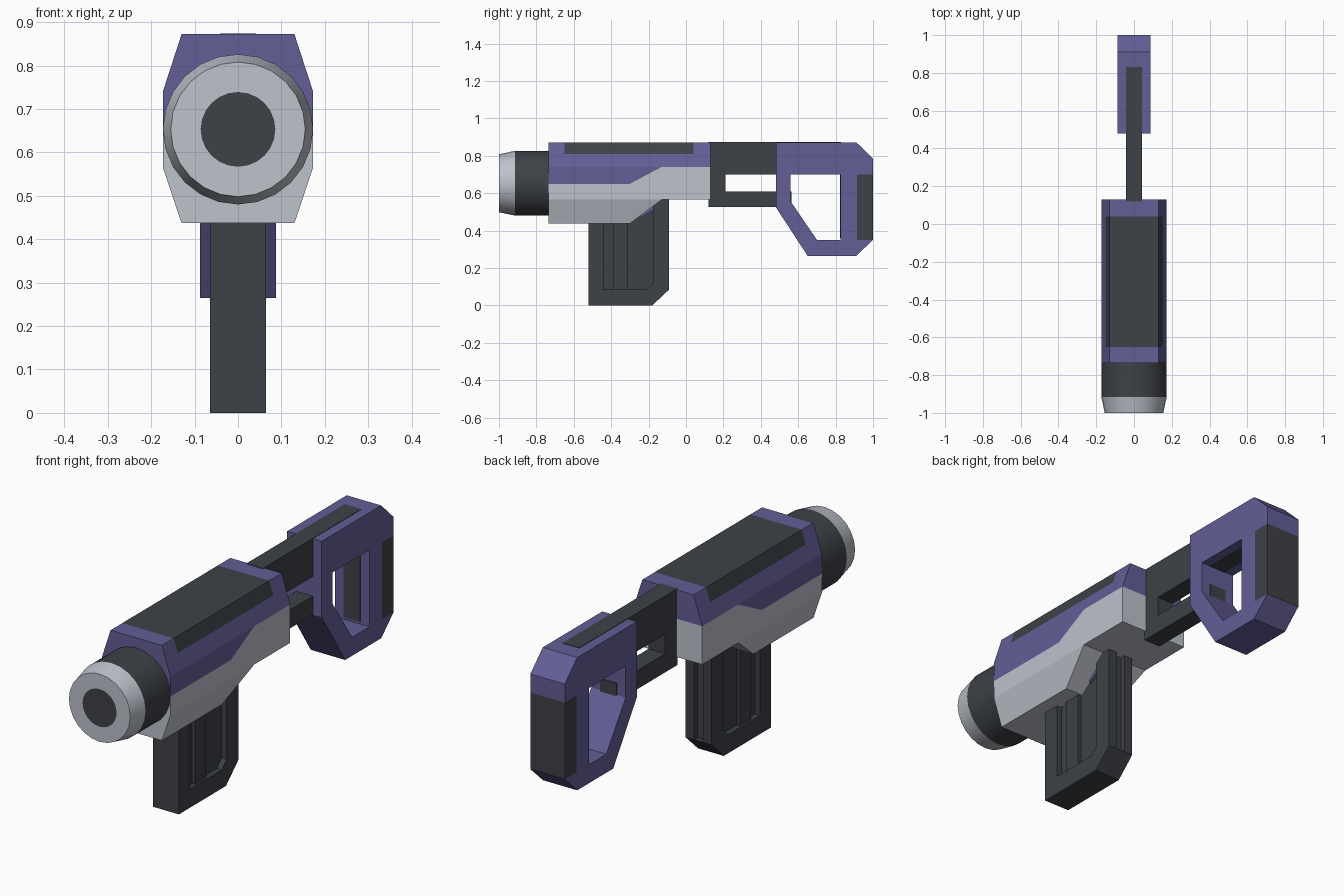
import bpy, bmesh, math
from mathutils import Vector

cube = bpy.data.objects.get("Cube")
if cube:
    bpy.data.objects.remove(cube, do_unlink=True)


def material(name, rgb):
    m = bpy.data.materials.new(name)
    m.use_nodes = True
    m.diffuse_color = (*rgb, 1)
    m.node_tree.nodes["Principled BSDF"].inputs["Base Color"].default_value = (*rgb, 1)
    return m


PURPLE = material("purple", (0.125, 0.112, 0.31))
GREY = material("light_grey", (0.51, 0.54, 0.60))
DARK = material("dark_grey", (0.047, 0.053, 0.062))


def finish(name, bm, mats, rule=None, smooth=False):
    bmesh.ops.remove_doubles(bm, verts=bm.verts, dist=0.0001)
    bmesh.ops.recalc_face_normals(bm, faces=bm.faces)
    if rule:
        for f in bm.faces:
            f.material_index = rule(f.calc_center_median())
    me = bpy.data.meshes.new(name)
    bm.to_mesh(me)
    bm.free()
    for m in mats:
        me.materials.append(m)
    ob = bpy.data.objects.new(name, me)
    bpy.context.collection.objects.link(ob)
    if smooth:
        bpy.ops.object.select_all(action="DESELECT")
        ob.select_set(True)
        bpy.context.view_layer.objects.active = ob
        bpy.ops.object.shade_smooth_by_angle(angle=math.radians(30))
    return ob


def cut(bm, point, normal):
    geom = bm.verts[:] + bm.edges[:] + bm.faces[:]
    bmesh.ops.bisect_plane(bm, geom=geom, plane_co=point, plane_no=normal, dist=0.0001)


def side_prism(x0, x1, outline, hole=None):
    """Extrude a (y, z) outline, with an optional hole, from x0 to x1."""
    bm = bmesh.new()
    loops = [[bm.verts.new((x0, y, z)) for y, z in pts] for pts in (outline, hole) if pts]
    if hole:
        edges = [bm.edges.new((a, b)) for vs in loops for a, b in zip(vs, vs[1:] + vs[:1])]
        bmesh.ops.triangle_fill(bm, edges=edges, use_beauty=True, normal=(1, 0, 0))
    else:
        bm.faces.new(loops[0])
    ext = bmesh.ops.extrude_face_region(bm, geom=bm.faces[:], use_keep_orig=True)
    moved = [g for g in ext["geom"] if isinstance(g, bmesh.types.BMVert)]
    bmesh.ops.translate(bm, verts=moved, vec=(x1 - x0, 0, 0))
    return bm


def lathe(name, profile, mats, rule=None, axis_z=0.653, segments=24):
    """Spin an (r, y) profile about the barrel axis."""
    bm = bmesh.new()
    vs = [bm.verts.new((r, y, axis_z)) for r, y in profile]
    es = [bm.edges.new(p) for p in zip(vs, vs[1:])]
    bmesh.ops.spin(bm, geom=vs + es, cent=(0, 0, axis_z), axis=(0, 1, 0),
                   angle=math.tau, steps=segments)
    return finish(name, bm, mats, rule, smooth=True)


# Body: octagonal sections lofted along y, the belly stepping up at the rear
bm = bmesh.new()
rings = []
for y, bottom_x, bottom_z in ((-0.735, 0.13, 0.437), (-0.3, 0.13, 0.437),
                              (-0.13, 0.173, 0.565), (0.13, 0.173, 0.565)):
    half = [(bottom_x, bottom_z), (0.173, 0.565), (0.173, 0.74), (0.13, 0.872)]
    section = half + [(-x, z) for x, z in reversed(half)]
    rings.append([bm.verts.new((x, y, z)) for x, z in section])
for a, b in zip(rings, rings[1:]):
    for i in range(8):
        j = (i + 1) % 8
        bm.faces.new((a[i], a[j], b[j], b[i]))
bm.faces.new(rings[0])
bm.faces.new(rings[-1])
bmesh.ops.remove_doubles(bm, verts=bm.verts, dist=0.0001)
for point, normal in (((0, 0, 0.65), (0, 0, 1)), ((0, 0, 0.74), (0, 0, 1)),
                      ((0, 0, 0.81), (0, 0, 1)), ((0, -0.3, 0.65), (0, -0.09, 0.17)),
                      ((0, -0.65, 0), (0, 1, 0)), ((0, 0.04, 0), (0, 1, 0))):
    cut(bm, point, normal)


def body_colour(c):
    if c.z > 0.81 and -0.65 < c.y < 0.04:
        return 2
    seam = min(0.74, max(0.65, 0.65 + (c.y + 0.3) * 0.09 / 0.17))
    return 0 if c.z > seam else 1


finish("body", bm, [PURPLE, GREY, DARK], body_colour)

# Barrel and muzzle
lathe("barrel", [(0, -0.7), (0.173, -0.7), (0.173, -0.915), (0, -0.915)], [DARK])
lathe("muzzle", [(0, -0.914), (0.173, -0.915), (0.155, -1), (0.086, -1), (0, -1)],
      [GREY, DARK],
      lambda c: int(c.y < -0.999 and math.hypot(c.x, c.z - 0.653) < 0.086))

# Stock: open frame with a dark shoulder pad
bm = side_prism(-0.087, 0.087,
                [(0.48, 0.872), (0.91, 0.872), (1, 0.785), (1, 0.35), (0.91, 0.265),
                 (0.65, 0.265), (0.48, 0.525)],
                [(0.56, 0.70), (0.825, 0.70), (0.825, 0.35), (0.70, 0.35), (0.56, 0.555)])
for point, normal in (((0, 0.915, 0), (0, 1, 0)), ((0, 0, 0.35), (0, 0, 1)),
                      ((0, 0, 0.70), (0, 0, 1))):
    cut(bm, point, normal)
finish("stock", bm, [PURPLE, DARK], lambda c: int(c.y > 0.916 and 0.35 < c.z < 0.70))

# Rail joining body and stock, running along the stock's top and inner rear wall
rail = [(0.12, 0.525), (0.563, 0.525), (0.563, 0.61), (0.21, 0.61), (0.21, 0.699),
        (0.823, 0.699), (0.823, 0.36), (0.83, 0.36), (0.83, 0.874), (0.12, 0.874)]
finish("stock_rail", side_prism(-0.042, 0.042, rail), [DARK])

# Magazine: recessed core, outer frame, side rib and split rear rails
core = [(-0.5, 0.56), (-0.5, 0.03), (-0.18, 0.03), (-0.115, 0.08), (-0.115, 0.57), (-0.3, 0.57)]
finish("magazine_core", side_prism(-0.04, 0.04, core), [DARK])
frame = [(-0.52, 0.5), (-0.52, 0), (-0.18, 0), (-0.09, 0.085), (-0.21, 0.085),
         (-0.44, 0.085), (-0.44, 0.5)]
finish("magazine_frame", side_prism(-0.065, 0.065, frame), [DARK])
finish("magazine_rib", side_prism(-0.055, 0.055, [(-0.39, 0.05), (-0.31, 0.05),
                                                  (-0.31, 0.5), (-0.39, 0.5)]), [DARK])
rear = [(-0.21, 0.085), (-0.09, 0.085), (-0.09, 0.57), (-0.175, 0.57), (-0.175, 0.12)]
for side, sign in (("left", 1), ("right", -1)):
    finish("magazine_rear_rail_" + side, side_prism(sign * 0.022, sign * 0.065, rear), [DARK])

# Small catch where the magazine meets the belly
finish("magazine_catch", side_prism(-0.05, 0.05, [(-0.24, 0.47), (-0.175, 0.51),
                                                  (-0.175, 0.56), (-0.24, 0.55)]), [PURPLE])
